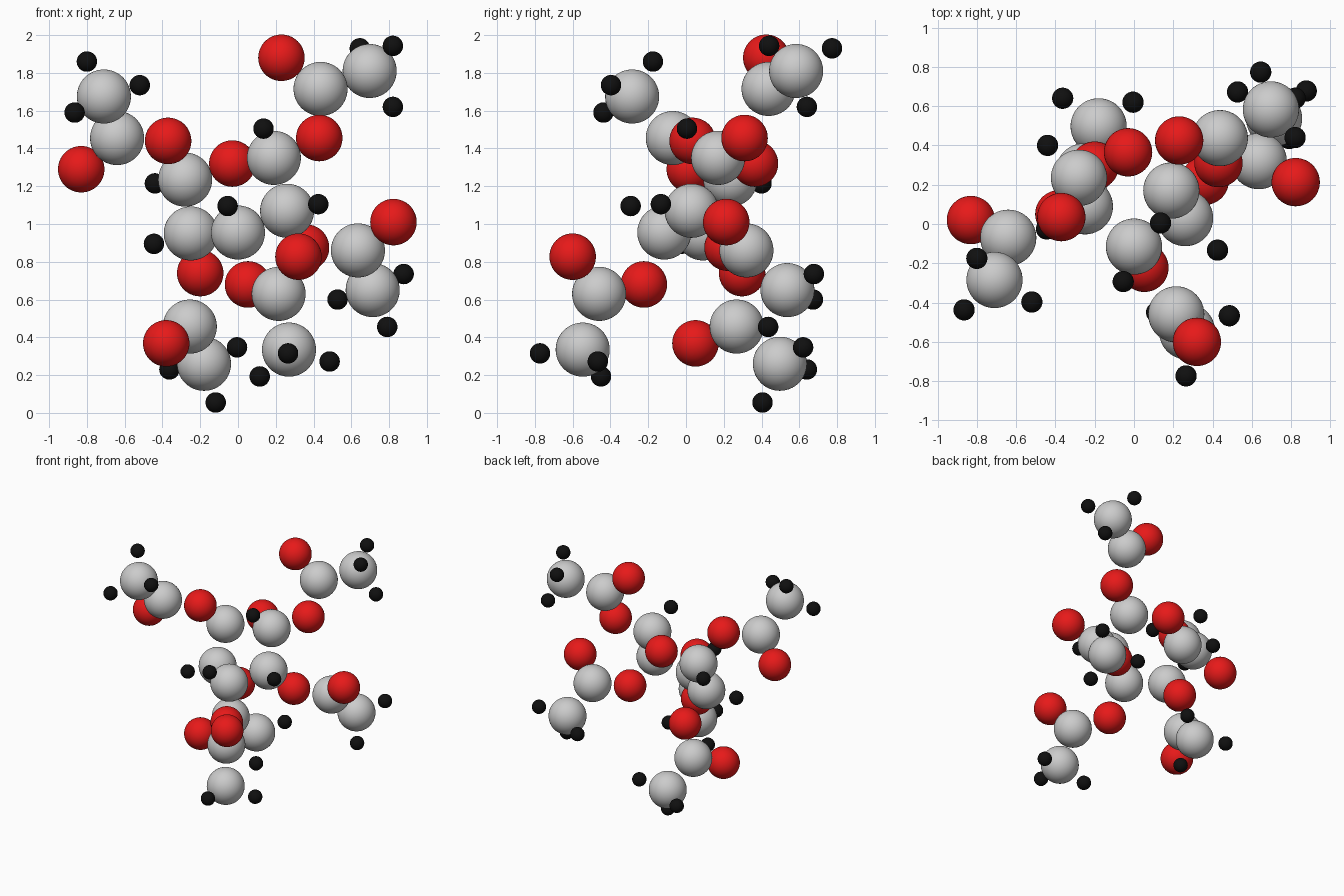
import bpy, bmesh


def material(name, color):
    m = bpy.data.materials.new(name)
    m.diffuse_color = color
    return m


def ball(name, radius, mat=None):
    """Smooth sphere mesh shared by every atom of one kind."""
    mesh = bpy.data.meshes.new(name)
    bm = bmesh.new()
    bmesh.ops.create_uvsphere(bm, u_segments=48, v_segments=32, radius=radius)
    for f in bm.faces:
        f.smooth = True
    bm.to_mesh(mesh)
    bm.free()
    if mat:
        mesh.materials.append(mat)
    return mesh


MESH = {
    "carbon": ball("carbon_ball", 0.143),
    "oxygen": ball("oxygen_ball", 0.123, material("red", (0.8, 0.01, 0.01, 1))),
    "hydrogen": ball("hydrogen_ball", 0.054, material("black", (0.005, 0.005, 0.005, 1))),
}


def atom(kind, part, loc):
    ob = bpy.data.objects.new(f"{part}_{kind}", MESH[kind])
    ob.location = loc
    bpy.context.collection.objects.link(ob)


# central six-membered ring: one oxygen, five carbons each with a hydrogen
atom("oxygen", "ring", (-0.03, 0.365, 1.32))
ring = [
    ((-0.28, 0.235, 1.235), (-0.44, 0.40, 1.215)),
    ((-0.25, 0.09, 0.95), (-0.445, -0.025, 0.895)),
    ((0.0, -0.115, 0.955), (-0.055, -0.293, 1.095)),
    ((0.26, 0.03, 1.07), (0.425, -0.133, 1.105)),
    ((0.19, 0.17, 1.35), (0.135, 0.005, 1.505)),
]
for c, h in ring:
    atom("carbon", "ring", c)
    atom("hydrogen", "ring", h)

# four side arms: link oxygen, centre carbon, outer oxygen, end carbon, 3 hydrogens
KINDS = ["oxygen", "carbon", "oxygen", "carbon"] + ["hydrogen"] * 3
arms = {
    "upper_left_arm": [
        (-0.37, 0.035, 1.44), (-0.64, -0.07, 1.455), (-0.83, 0.02, 1.29),
        (-0.71, -0.285, 1.675),
        (-0.80, -0.175, 1.86), (-0.865, -0.437, 1.59), (-0.52, -0.397, 1.735)],
    "upper_right_arm": [
        (0.43, 0.31, 1.455), (0.437, 0.437, 1.715), (0.23, 0.425, 1.88),
        (0.697, 0.583, 1.81),
        (0.82, 0.44, 1.943), (0.645, 0.773, 1.93), (0.82, 0.64, 1.62)],
    "lower_right_arm": [
        (0.36, 0.22, 0.875), (0.635, 0.32, 0.86), (0.823, 0.213, 1.01),
        (0.713, 0.537, 0.65),
        (0.877, 0.677, 0.735), (0.527, 0.672, 0.60), (0.79, 0.435, 0.455)],
    "lower_left_arm": [
        (-0.20, 0.297, 0.74), (-0.255, 0.268, 0.457), (-0.38, 0.05, 0.368),
        (-0.18, 0.497, 0.26),
        (-0.118, 0.405, 0.055), (-0.363, 0.64, 0.23), (-0.005, 0.62, 0.347)],
    "front_arm": [
        (0.053, -0.223, 0.68), (0.215, -0.46, 0.63), (0.32, -0.60, 0.827),
        (0.27, -0.547, 0.335),
        (0.265, -0.773, 0.315), (0.485, -0.467, 0.272), (0.115, -0.45, 0.193)],
}
for part, spots in arms.items():
    for kind, loc in zip(KINDS, spots):
        atom(kind, part, loc)
